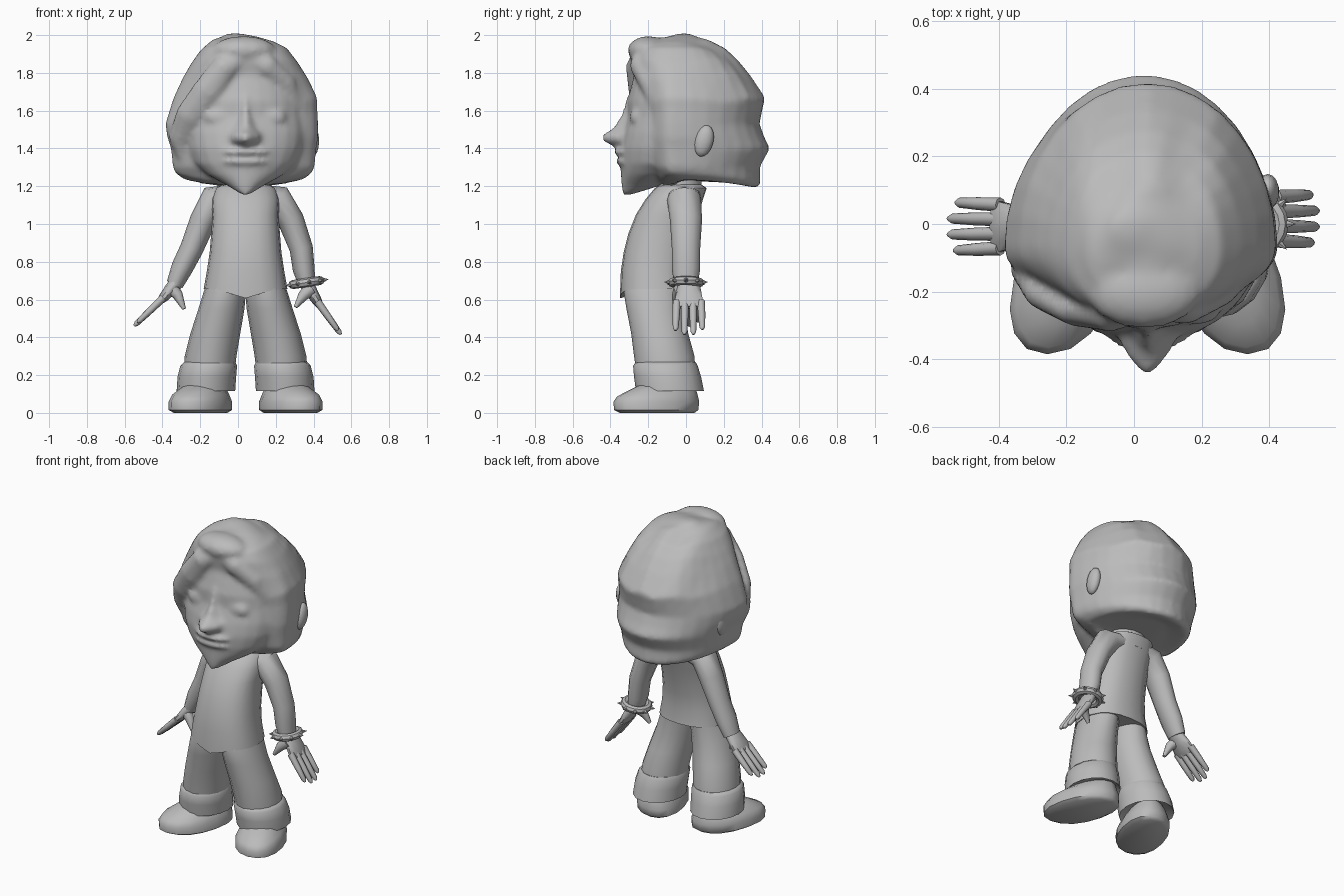
import bpy, bmesh, math
from mathutils import Vector

if "Cube" in bpy.data.objects:
    bpy.data.objects.remove(bpy.data.objects["Cube"])

MID = 0.04  # the body's plane of symmetry
grey = bpy.data.materials.new("plain grey")
grey.use_nodes = True
grey.diffuse_color = (0.5, 0.5, 0.5, 1)
grey.node_tree.nodes["Principled BSDF"].inputs["Base Color"].default_value = (0.5, 0.5, 0.5, 1)


def finish(name, bm):
    bmesh.ops.recalc_face_normals(bm, faces=bm.faces)
    mesh = bpy.data.meshes.new(name)
    bm.to_mesh(mesh)
    bm.free()
    mesh.materials.append(grey)
    ob = bpy.data.objects.new(name, mesh)
    bpy.context.collection.objects.link(ob)
    bpy.ops.object.select_all(action='DESELECT')
    ob.select_set(True)
    bpy.context.view_layer.objects.active = ob
    bpy.ops.object.shade_smooth_by_angle(angle=math.radians(50))
    return ob


def skin(name, rings):
    """Bridge a list of equal point rings and cap both ends."""
    bm = bmesh.new()
    loops = [[bm.verts.new(p) for p in ring] for ring in rings]
    n = len(loops[0])
    for a, b in zip(loops, loops[1:]):
        for i in range(n):
            j = (i + 1) % n
            bm.faces.new((a[i], a[j], b[j], b[i]))
    bm.faces.new(loops[0])
    bm.faces.new(loops[-1])
    return finish(name, bm)


def loft(name, levels, sides=16, power=2.0, bend=None, widest=None):
    """Stack level superellipses: (z, centre x, half width, front y, back y)."""
    rings = []
    for z, cx, rx, yf, yb in levels:
        ym = (yf + yb) / 2 if widest is None else max(widest, yf + .05)
        ring = []
        for i in range(sides):
            t = math.tau * i / sides
            c, s = math.cos(t), math.sin(t)
            x = cx + rx * math.copysign(abs(c) ** (2 / power), c)
            reach = yb - ym if s > 0 else ym - yf
            p = Vector((x, ym + reach * math.copysign(abs(s) ** (2 / power), s), z))
            ring.append(bend(p) if bend else p)
        rings.append(ring)
    return skin(name, rings)


def tube(name, path, radii, sides=10):
    """Sweep an ellipse along a path; radii are (across, along y)."""
    path = [Vector(p) for p in path]
    rings = []
    for i, p in enumerate(path):
        t = (path[min(i + 1, len(path) - 1)] - path[max(i - 1, 0)]).normalized()
        n = t.cross(Vector((0, 1, 0))).normalized()
        b = n.cross(t)
        ra, rb = radii[i]
        rings.append([p + n * ra * math.cos(math.tau * k / sides)
                      + b * rb * math.sin(math.tau * k / sides) for k in range(sides)])
    return skin(name, rings)


def blob(name, centre, size, tilt=0):
    bm = bmesh.new()
    bmesh.ops.create_uvsphere(bm, u_segments=14, v_segments=8, radius=1)
    bmesh.ops.scale(bm, vec=size, verts=bm.verts)
    ob = finish(name, bm)
    ob.location = centre
    ob.rotation_euler.x = tilt
    return ob


# Hair: a wavy cap with gentle strands on top and a lower edge rising at the sides
def strands(p):
    if 1.6 < p.z < 1.97:
        p.z += 0.012 * math.sin(p.x * 32)
    elif p.z < 1.25:
        p.z += .45 * (p.x - .03) ** 2
    return p


head = [loft("head", [
    (1.215, .03, .2, -.1, .28), (1.19, .03, .31, -.06, .37), (1.21, .03, .36, -.14, .395),
    (1.30, .03, .375, -.2, .39), (1.40, .03, .385, -.23, .445), (1.46, .025, .4, -.24, .415),
    (1.53, .02, .405, -.24, .39), (1.60, .03, .39, -.24, .405), (1.66, .04, .38, -.25, .42),
    (1.78, .04, .33, -.275, .34), (1.86, .035, .285, -.29, .275), (1.92, .03, .23, -.29, .21),
    (1.965, .03, .165, -.25, .12), (1.99, .01, .1, -.1, .06), (2.008, -.02, .04, -.04, .02)],
    sides=32, bend=strands, widest=-.07)]
head.append(blob("hair_tuft", (.03, -.2, 1.92), (.17, .11, .075)))
head.append(tube("right_forelock", [(.05, -.24, 1.9), (-.07, -.265, 1.83), (-.16, -.25, 1.7),
                                    (-.25, -.2, 1.57), (-.3, -.13, 1.45), (-.29, -.1, 1.33)],
                 [(.04, .04), (.07, .055), (.085, .055), (.085, .06), (.07, .06), (.03, .04)]))
head.append(tube("left_forelock", [(.03, -.24, 1.9), (.15, -.25, 1.84), (.25, -.2, 1.74), (.32, -.14, 1.6)],
                 [(.04, .04), (.06, .05), (.06, .045), (.04, .04)]))

# Face with a pointed chin
head.append(loft("face", [
    (1.155, MID, .02, -.335, -.29), (1.205, MID, .1, -.342, -.13), (1.26, MID, .2, -.345, -.02),
    (1.32, MID, .27, -.348, .05), (1.40, MID, .305, -.35, .08), (1.48, MID, .315, -.335, .08),
    (1.57, MID, .31, -.308, .08), (1.65, MID, .295, -.31, .08), (1.75, MID, .26, -.285, .05),
    (1.85, MID, .19, -.26, .0)], sides=24, power=1.9))
head.append(loft("nose", [
    (1.68, MID, .03, -.315, -.2), (1.58, MID, .045, -.345, -.2), (1.51, MID, .07, -.385, -.2),
    (1.47, MID, .09, -.45, -.2), (1.44, MID, .09, -.445, -.2), (1.40, MID, .06, -.365, -.2)],
    sides=12, power=1.3))
for part, z, y in (("upper_lip", 1.382, -.32), ("lower_lip", 1.33, -.315)):
    head.append(blob(part, (MID, y, z), (.13, .062, .02)))
for part, x in (("right_eye", MID - .135), ("left_eye", MID + .135)):
    head.append(blob(part, (x, -.255, 1.565), (.085, .045, .05)))

# Melt the head parts into one soft surface
bpy.context.view_layer.update()
for ob in head:
    ob.select_set(True)
bpy.context.view_layer.objects.active = head[0]
bpy.ops.object.join()
remesh = head[0].modifiers.new("blend", 'REMESH')
remesh.mode = 'VOXEL'
remesh.voxel_size = .015
remesh.use_smooth_shade = True
soften = head[0].modifiers.new("soften", 'SMOOTH')
soften.factor = .5
soften.iterations = 6

# Neck
loft("neck", [(1.12, MID, .13, -.16, .09), (1.3, MID, .12, -.15, .08)], sides=14)


# Jacket, dipping to a point at the front hem
def hem(p):
    if p.z < .68 and p.y < -.15:
        p.z -= .3 * max(0, .16 - abs(p.x - MID))
    return p


loft("jacket", [
    (.66, MID, .2, -.33, .0), (.655, MID, .222, -.35, .02), (.75, MID, .205, -.345, .01),
    (.85, MID, .19, -.33, .02), (.95, MID, .182, -.305, .04), (1.05, MID, .175, -.265, .065),
    (1.13, MID, .18, -.215, .09), (1.19, MID, .16, -.165, .11), (1.21, MID, .12, -.13, .08)],
    sides=20, power=2.4, bend=hem)

# Arms as centre lines down to the wrist, then palm and fingers
ARMS = {
    "right": ([(-.03, 1.15), (-.125, 1.13), (-.185, 1.02), (-.245, .87), (-.295, .77), (-.335, .68)],
              (-.395, .61), (-.55, .46), (-.285, .55), -.008),
    "left": ([(.11, 1.15), (.21, 1.13), (.28, 1.02), (.335, .87), (.348, .76), (.365, .68)],
             (.42, .59), (.545, .415), (.305, .56), .015)}
for side, (line, knuckle, tip, thumb, shift) in ARMS.items():
    tube(side + "_arm", [(x, 0 if z < 1.1 else -.01, z) for x, z in line],
         [(.06, .09), (.08, .09), (.07, .085), (.062, .075), (.058, .075), (.045, .062)], 12)
    wrist, knuckle, tip = (Vector((v[0], shift, v[1])) for v in (line[-1], knuckle, tip))
    tube(side + "_palm", [wrist.lerp(knuckle, t) for t in (-.3, .4, 1, 1.35)],
         [(.04, .05), (.033, .068), (.026, .078), (.015, .07)])
    for k, reach in enumerate((.88, 1, 1, .85)):
        y = -.064 + .043 * k
        start = Vector((knuckle.x, shift + y, knuckle.z))
        end = knuckle.lerp(tip, reach)
        end.y = shift + y * 1.1
        tube(f"{side}_finger_{k + 1}", [start.lerp(end, t) for t in (0, .5, .92, 1)],
             [(.021, .021), (.018, .019), (.014, .015), (.006, .006)], 8)
    base = wrist.lerp(knuckle, .3)
    tube(side + "_thumb", [(base.x, -.03, base.z), ((base.x + thumb[0]) / 2, -.05, base.z - .035),
                           (thumb[0], -.06, thumb[1])], [(.038, .038), (.028, .026), (.01, .01)], 8)

# Spiked bracelet on the left wrist
bpy.ops.mesh.primitive_torus_add(major_segments=18, minor_segments=8, major_radius=.072,
                                 minor_radius=.024, location=(.362, 0, .69), rotation=(0, -.15, 0))
band = bpy.context.object
band.name = "bracelet"
band.data.materials.append(grey)
bpy.ops.object.shade_smooth_by_angle()
for k in range(9):
    a = math.tau * k / 9
    out = Vector((math.cos(a), math.sin(a), .15 * math.cos(a)))
    bpy.ops.mesh.primitive_cone_add(vertices=6, radius1=.016, radius2=0, depth=.036,
                                    location=Vector((.362, 0, .69)) + out * .1)
    spike = bpy.context.object
    spike.name = f"bracelet_spike_{k + 1}"
    spike.rotation_euler = out.to_track_quat('Z', 'Y').to_euler()
    spike.data.materials.append(grey)

# Mirrored parts
for side, s in (("right", -1), ("left", 1)):
    blob(side + "_ear", (MID + s * .355, .095, 1.44), (.035, .05, .085), -.25)

    def at(levels):
        return [(z, MID + s * off, rx, yf, yb) for z, off, rx, yf, yb in levels]

    loft(side + "_trouser_leg", at([
        (.2, .195, .135, -.26, .05), (.3, .185, .137, -.275, .045), (.42, .16, .132, -.29, .012),
        (.55, .128, .122, -.315, -.01), (.64, .11, .112, -.33, -.01), (.7, .1, .1, -.32, -.01)]))
    loft(side + "_cuff", at([
        (.14, .2, .12, -.24, .07), (.115, .21, .155, -.265, .095), (.19, .205, .155, -.275, .08),
        (.25, .195, .15, -.28, .062), (.27, .19, .135, -.265, .05)]))

    def toe_out(p):
        p.x += s * -.25 * (p.y + .12)
        p.z -= max(0, p.z - .05) * max(0, -.2 - p.y) * 1.6
        return p

    loft(side + "_shoe", at([
        (0, .23, .13, -.35, .045), (.015, .23, .155, -.38, .065), (.06, .23, .155, -.385, .07),
        (.1, .23, .138, -.365, .06), (.135, .22, .105, -.3, .05), (.17, .21, .08, -.2, .03)]),
        power=2.2, bend=toe_out)
